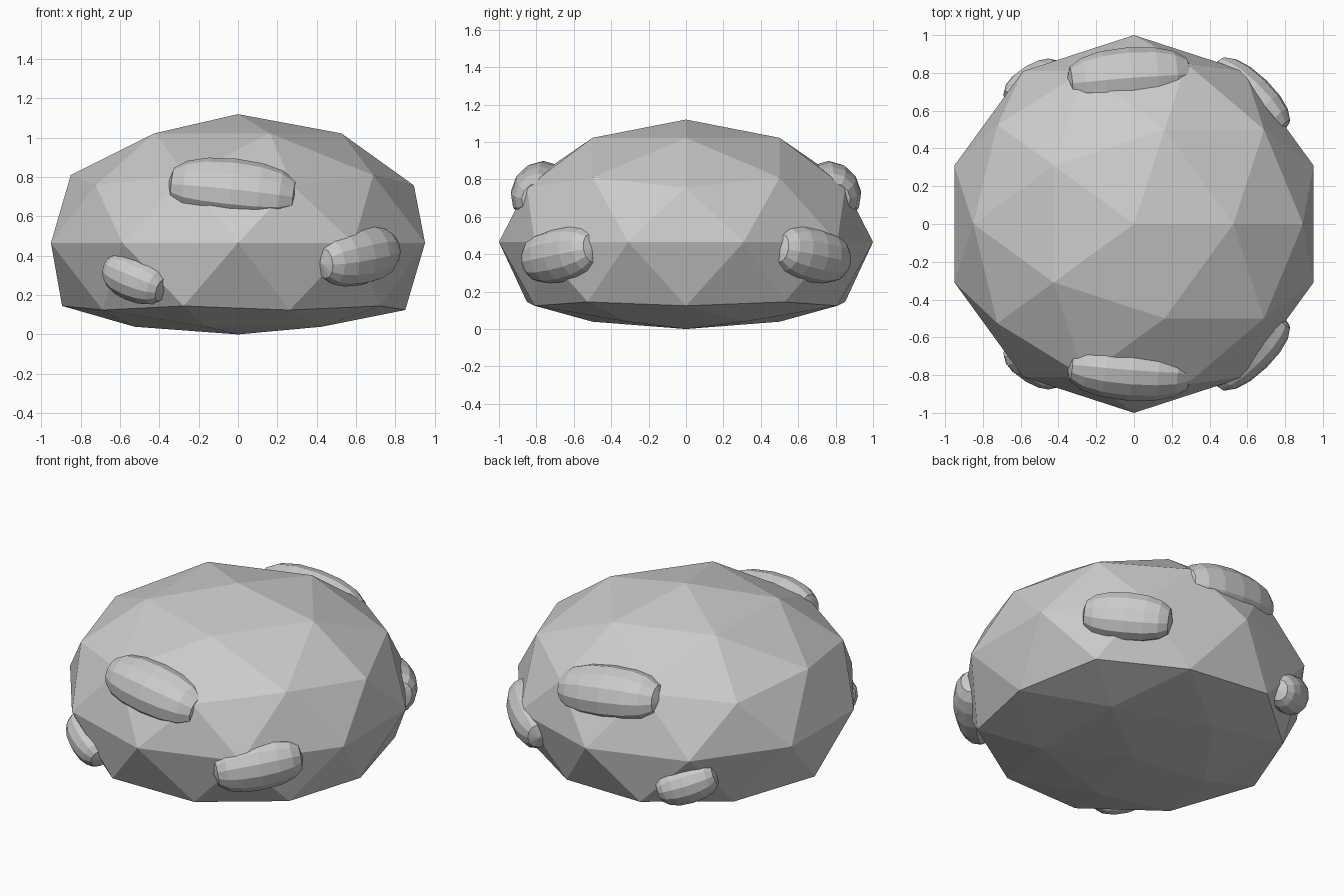
import bpy, bmesh, math
from mathutils import Vector, Matrix

if "Cube" in bpy.data.objects:
    bpy.data.objects.remove(bpy.data.objects["Cube"])

# Body: low-poly ball with a squashed dome and a nearly flat underside
def body_height(z):
    return 0.465 + 0.655 * z if z > -0.3 else 0.262 * (1 + z)

bm = bmesh.new()
bmesh.ops.create_icosphere(bm, subdivisions=2, radius=1)
for v in bm.verts:
    v.co.z = body_height(v.co.z)
mesh = bpy.data.meshes.new("body")
bm.to_mesh(mesh)
bm.free()
bpy.context.collection.objects.link(bpy.data.objects.new("body", mesh))


# Rounded, faceted lump lying along the body surface
def lump(name, centre, axis, normal, size, side):
    a = Vector(axis).normalized()
    n = Vector(normal)
    n = (n - a * n.dot(a)).normalized()
    t = n.cross(a)
    bm = bmesh.new()
    bmesh.ops.create_uvsphere(bm, u_segments=12, v_segments=8, radius=1)
    for v in bm.verts:
        z = max(-1, min(1, v.co.z))
        r = math.sqrt(max(0, 1 - z * z))
        along = math.copysign(abs(z) ** 0.9, z)
        swell = r ** -0.35 if r > 0.01 else 1      # blunt, capsule-like ends
        bend = -0.12 * along * along               # ends curl towards the body
        p = (Vector(centre) + a * along * size[0] + t * v.co.x * swell * size[1]
             + n * (v.co.y * swell + bend) * size[2])
        v.co = (p.x, p.y * side, p.z)
    bmesh.ops.recalc_face_normals(bm, faces=bm.faces)
    mesh = bpy.data.meshes.new(name)
    bm.to_mesh(mesh)
    bm.free()
    bpy.context.collection.objects.link(bpy.data.objects.new(name, mesh))


# Three lumps on the front, mirrored to the back
LUMPS = [
    ("upper_lump", (-0.025, -0.79, 0.74), (0.66, -0.05, -0.07), (0, -0.84, 0.54), (0.335, 0.16, 0.14)),
    ("right_lump", (0.62, -0.68, 0.395), (0.68, 0.66, 0.14), (0.68, -0.73, -0.1), (0.26, 0.145, 0.115)),
    ("left_lump", (-0.53, -0.745, 0.28), (0.28, -0.17, -0.12), (-0.55, -0.78, -0.25), (0.18, 0.115, 0.10)),
]
for side, label in ((1, "front"), (-1, "back")):
    for name, centre, axis, normal, size in LUMPS:
        lump(f"{label}_{name}", centre, axis, normal, size, side)
